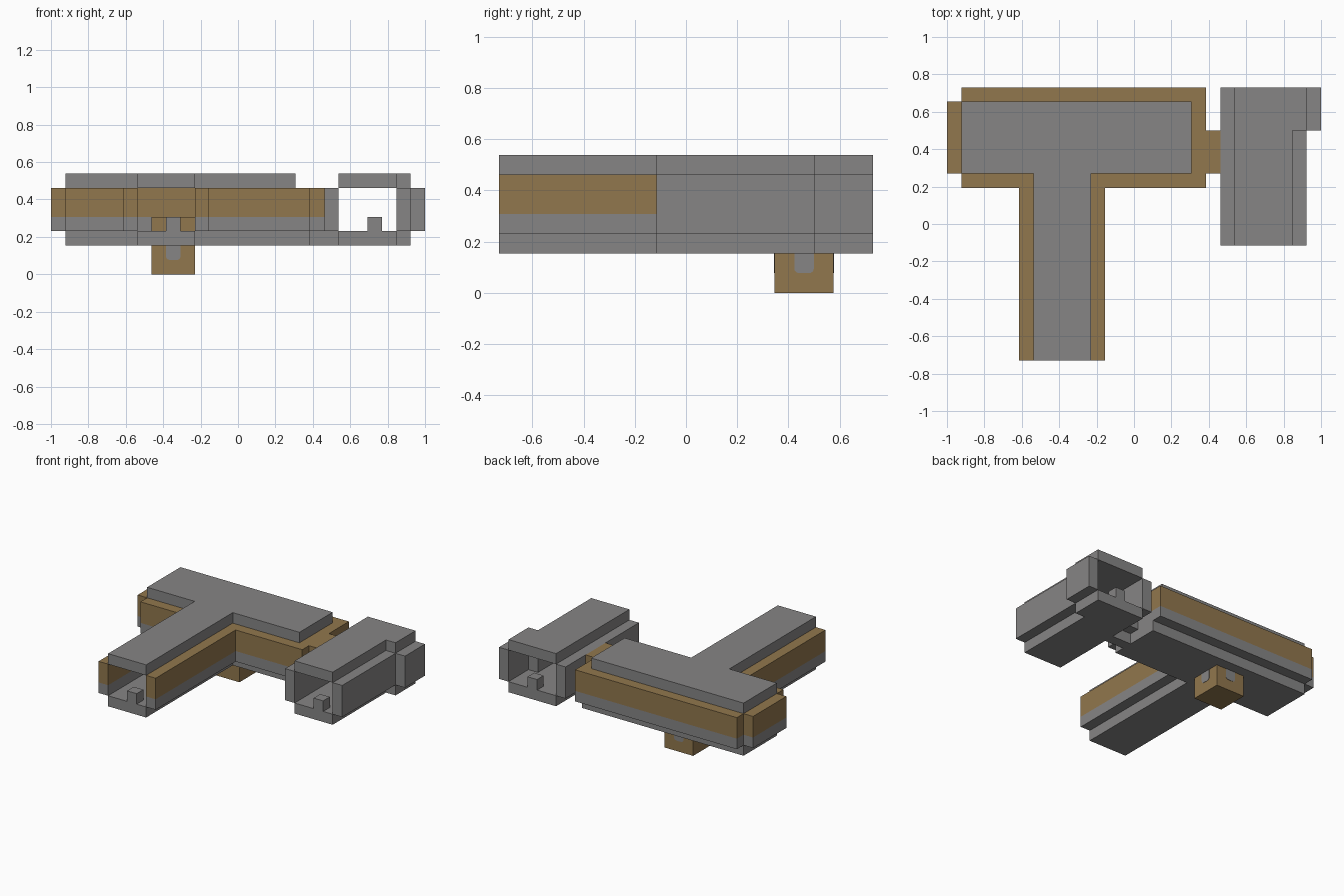
import bpy
import bmesh
import math
from mathutils import Matrix

U = 1 / 13  # one building block

cube = bpy.data.objects.get("Cube")
if cube:
    bpy.data.objects.remove(cube)


def material(name, colour):
    m = bpy.data.materials.new(name)
    m.use_nodes = True
    m.diffuse_color = (*colour, 1)
    m.node_tree.nodes["Principled BSDF"].inputs["Base Color"].default_value = (*colour, 1)
    return m


STONE = material("stone grey", (0.24, 0.235, 0.235))
WOOD = material("wood brown", (0.285, 0.185, 0.075))


def finish(name, bm, *mats):
    bmesh.ops.recalc_face_normals(bm, faces=bm.faces)
    mesh = bpy.data.meshes.new(name)
    bm.to_mesh(mesh)
    bm.free()
    for m in mats:
        mesh.materials.append(m)
    ob = bpy.data.objects.new(name, mesh)
    bpy.context.collection.objects.link(ob)
    return ob


def slab(name, outline, z, mat=STONE):
    """One-block-thick plate with the given plan outline."""
    bm = bmesh.new()
    face = bm.faces.new([bm.verts.new((x * U, y * U, z * U)) for x, y in outline])
    top = bmesh.ops.extrude_face_region(bm, geom=[face])["geom"]
    verts = [v for v in top if isinstance(v, bmesh.types.BMVert)]
    bmesh.ops.translate(bm, verts=verts, vec=(0, 0, U))
    return finish(name, bm, mat)


def box(bm, x0, x1, y0, y1, z0, z1):
    centre = Matrix.Translation(((x0 + x1) * U / 2, (y0 + y1) * U / 2, (z0 + z1) * U / 2))
    size = Matrix.Diagonal(((x1 - x0) * U, (y1 - y0) * U, (z1 - z0) * U, 1))
    bmesh.ops.create_cube(bm, size=1, matrix=centre @ size)


def block(name, dims, mat):
    bm = bmesh.new()
    box(bm, *dims)
    return finish(name, bm, mat)


def walls(name, plans, upper):
    """Walls on a one-block stone footing, with the upper two blocks in another material."""
    bm = bmesh.new()
    for plan in plans:
        box(bm, *plan, 3, 4)
        box(bm, *plan, 4, 6)
    for f in bm.faces:
        f.material_index = int(f.calc_center_median().z > 4 * U + 0.001
                               or (f.normal.z < -0.5 and f.calc_center_median().z > 3.5 * U))
    return finish(name, bm, STONE, upper)


def t_outline(right):
    return [(-7, -9.5), (-3, -9.5), (-3, 3.5), (right, 3.5), (right, 8.5),
            (-12, 8.5), (-12, 3.5), (-7, 3.5)]


# Main hall and corridor
slab("hall_floor", t_outline(5), 2)
slab("hall_roof", t_outline(4), 6)
walls("hall_walls", [
    (-12, 5, 8.5, 9.5), (-13, -12, 3.5, 8.5),
    (-12, -7, 2.5, 3.5), (-3, 5, 2.5, 3.5),
    (4, 5, 3.5, 4.5), (4, 5, 5.5, 8.5)], WOOD)
walls("corridor_walls", [(-8, -7, -9.5, 2.5), (-3, -2, -9.5, 2.5)], WOOD)

# Doorway passage between the two buildings
walls("passage_walls", [(5, 6, 3.5, 4.5), (5, 6, 5.5, 6.5)], WOOD)
block("passage_lintel", (4, 6, 4.5, 5.5, 5, 6), WOOD)
block("passage_floor", (5, 7, 4.5, 5.5, 2, 3), STONE)

# Side room, open at both ends
room = [(7, -1.5), (11, -1.5), (11, 6.5), (12, 6.5), (12, 9.5), (7, 9.5)]
slab("room_floor", room, 2)
slab("room_roof", room, 6)
walls("room_walls", [(6, 7, -1.5, 4.5), (6, 7, 5.5, 9.5),
                     (11, 12, -1.5, 6.5), (12, 13, 6.5, 9.5)], STONE)
block("room_lintel", (6, 7, 4.5, 5.5, 5, 6), STONE)

# Small marker blocks at the open ends
for name, x, y in (("corridor_marker", -5, -9.5), ("room_front_marker", 9, -1.5),
                   ("room_back_marker", 9, 8.5)):
    block(name, (x, x + 1, y, y + 1, 3, 4), STONE)

# Wooden crate inside the hall and hanging one below it
block("hall_crate", (-6, -3, 4.5, 7.5, 3, 4), WOOD)
block("hanging_crate", (-6, -3, 4.5, 7.5, 0, 2), WOOD)

# Thin grey round-bottomed panels on the four crate sides
r = 0.25
profile = [(-0.5, 2), (-0.5, 1 + r)]
for cx, start in ((-0.5 + r, 180), (0.5 - r, 270)):
    for a in (22, 45, 68, 90) if start == 180 else (0, 22, 45, 68):
        t = math.radians(start + a)
        profile.append((cx + r * math.cos(t), 1 + r + r * math.sin(t)))
profile += [(0.5, 1 + r), (0.5, 2)]
for side, turn in (("front", 0), ("left", 90), ("back", 180), ("right", 270)):
    bm = bmesh.new()
    face = bm.faces.new([bm.verts.new((x * U, -1.5 * U, z * U)) for x, z in profile])
    out = bmesh.ops.extrude_face_region(bm, geom=[face])["geom"]
    bmesh.ops.translate(bm, verts=[v for v in out if isinstance(v, bmesh.types.BMVert)],
                        vec=(0, -0.002, 0))
    panel = Matrix.Translation((-4.5 * U, 6 * U, 0)) @ Matrix.Rotation(math.radians(turn), 4, "Z")
    bm.transform(panel)
    finish("crate_panel_" + side, bm, STONE)
